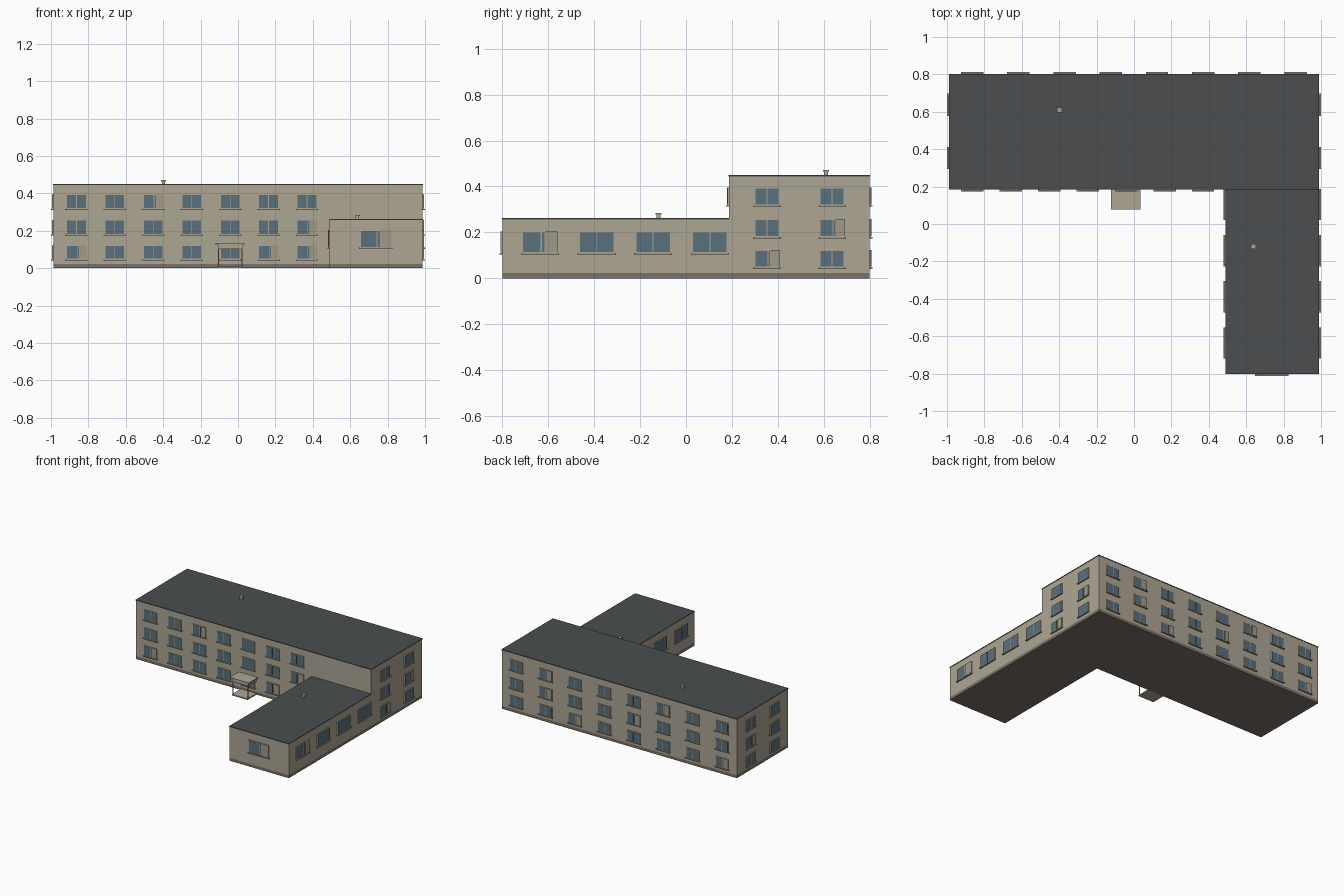
import bpy, bmesh, math
from mathutils import Matrix, Vector

if "Cube" in bpy.data.objects:
    bpy.data.objects.remove(bpy.data.objects["Cube"], do_unlink=True)


def material(name, rgb):
    m = bpy.data.materials.new(name)
    m.use_nodes = True
    m.diffuse_color = (*rgb, 1)
    m.node_tree.nodes["Principled BSDF"].inputs["Base Color"].default_value = (*rgb, 1)
    return m


WALL = material("wall plaster", (0.42, 0.38, 0.295))
BASE = material("base stone", (0.2, 0.165, 0.14))
ROOF = material("roof felt", (0.069, 0.076, 0.078))
GLASS = material("window glass", (0.102, 0.162, 0.202))
TRIM = material("window trim", (0.36, 0.32, 0.245))
MATS = [WALL, BASE, ROOF, GLASS, TRIM]


def add_box(bm, lo, hi, mat):
    """Axis-aligned box from two corners."""
    lo, hi = Vector(lo), Vector(hi)
    mtx = Matrix.Translation((lo + hi) / 2) @ Matrix.Diagonal((*(hi - lo), 1))
    for v in bmesh.ops.create_cube(bm, size=1, matrix=mtx)["verts"]:
        for f in v.link_faces:
            f.material_index = MATS.index(mat)


def make(name, boxes, angle=0):
    """Object from a list of (low corner, high corner, material), turned about z."""
    bm = bmesh.new()
    for b in boxes:
        add_box(bm, *b)
    bm.transform(Matrix.Rotation(math.radians(angle), 4, 'Z'))
    mesh = bpy.data.meshes.new(name)
    bm.to_mesh(mesh)
    bm.free()
    for m in MATS:
        mesh.materials.append(m)
    ob = bpy.data.objects.new(name, mesh)
    bpy.context.collection.objects.link(ob)
    return ob


X, Y, STEP, WING = 0.987, 0.80, 0.187, 0.49

# Building blocks: base course, walls and thin roof slab
for part, x0, y0, y1, top in (("main", -X, STEP, Y, 0.45), ("wing", WING, -Y, STEP, 0.263)):
    make(part + "_base", [((x0, y0, 0), (X, y1, 0.022), BASE)])
    make(part + "_walls", [((x0, y0, 0.022), (X, y1, top - 0.006), WALL)])
    e = 0.002
    make(part + "_roof", [((x0 - e, y0 - e, top - 0.006), (X + e, y1 + e, top), ROOF)])

# Roof vents with caps
for part, x, y, z in (("main", -0.398, 0.61, 0.45), ("wing", 0.638, -0.12, 0.263)):
    make(part + "_vent", [
        ((x - 0.009, y - 0.009, z), (x + 0.009, y + 0.009, z + 0.015), WALL),
        ((x - 0.013, y - 0.013, z + 0.015), (x + 0.013, y + 0.013, z + 0.022), WALL)])


def window(u, z0, z1, w, dist, blind):
    """Projecting frame, two panes (or one pane, a slit and a blind) and a sill."""
    def slab(a, b, c, d, depth, mat):
        return ((a, -dist - depth, c), (b, -dist + 0.002, d), mat)
    l, r, b = u - w / 2, u + w / 2, 0.004
    out = [slab(l - b, r + b, z0 - b, z1 + b, 0.006, WALL),
           slab(l - 0.01, r + 0.01, z0 - 0.01, z0 - b, 0.012, TRIM)]
    if blind:
        panes = ((l, l + w * 0.52), (l + w * 0.56, l + w * 0.64))
        out.append(slab(l + w * 0.66, r + b, z0, z1 + b, 0.008, TRIM))
    else:
        panes = ((l, u - 0.002), (u + 0.002, r))
    return out + [slab(a, c, z0, z1, 0.007, GLASS) for a, c in panes]


ROWS = [(0.051, 0.119), (0.184, 0.254), (0.322, 0.392)]
LOW = [(0.114, 0.2)]


def window_wall(name, angle, dist, centres, rows, w, blinds):
    boxes = []
    for i, u in enumerate(centres):
        for j, (z0, z1) in enumerate(rows):
            boxes += window(u, z0, z1, w, dist, (i, j) in blinds)
    make(name, boxes, angle)


# Windows: (column, row) pairs mark drawn blinds
front = [-0.864 + 0.2055 * i for i in range(7)]
back = [-0.864 + 0.247 * i for i in range(8)]
side = [-0.637, -0.389, -0.143, 0.104]
window_wall("front_windows", 0, -STEP, front, ROWS, 0.1,
            {(2, 2), (6, 1), (0, 0), (5, 0), (6, 0)})
window_wall("back_windows", 180, Y, back, ROWS, 0.1,
            {(1, 2), (2, 0), (4, 1), (5, 2), (7, 0), (1, 1)})
window_wall("left_windows", 90, X, [0.353, 0.637], ROWS, 0.1, {(0, 0), (1, 1)})
window_wall("right_windows", 270, X, [-0.637, -0.353], ROWS, 0.1, {(0, 1)})
window_wall("wing_left_windows", 90, X, side, LOW, 0.146, {(0, 0)})
window_wall("wing_right_windows", 270, -WING, [-u for u in side], LOW, 0.146, {(2, 0)})
window_wall("wing_front_window", 0, Y, [0.737], LOW, 0.16, {(0, 0)})

# Entrance porch: landing, two posts, beam and canopy
make("porch_landing", [((-0.107, 0.08, 0), (0.025, STEP, 0.009), WALL)])
make("porch_posts", [((x, 0.085, 0.009), (x + 0.005, 0.09, 0.102), TRIM)
                     for x in (-0.107, 0.02)])
make("porch_beam", [((-0.107, 0.085, 0.102), (0.025, STEP, 0.126), WALL)])
make("porch_canopy", [((-0.123, 0.078, 0.126), (0.036, STEP, 0.133), WALL)])
